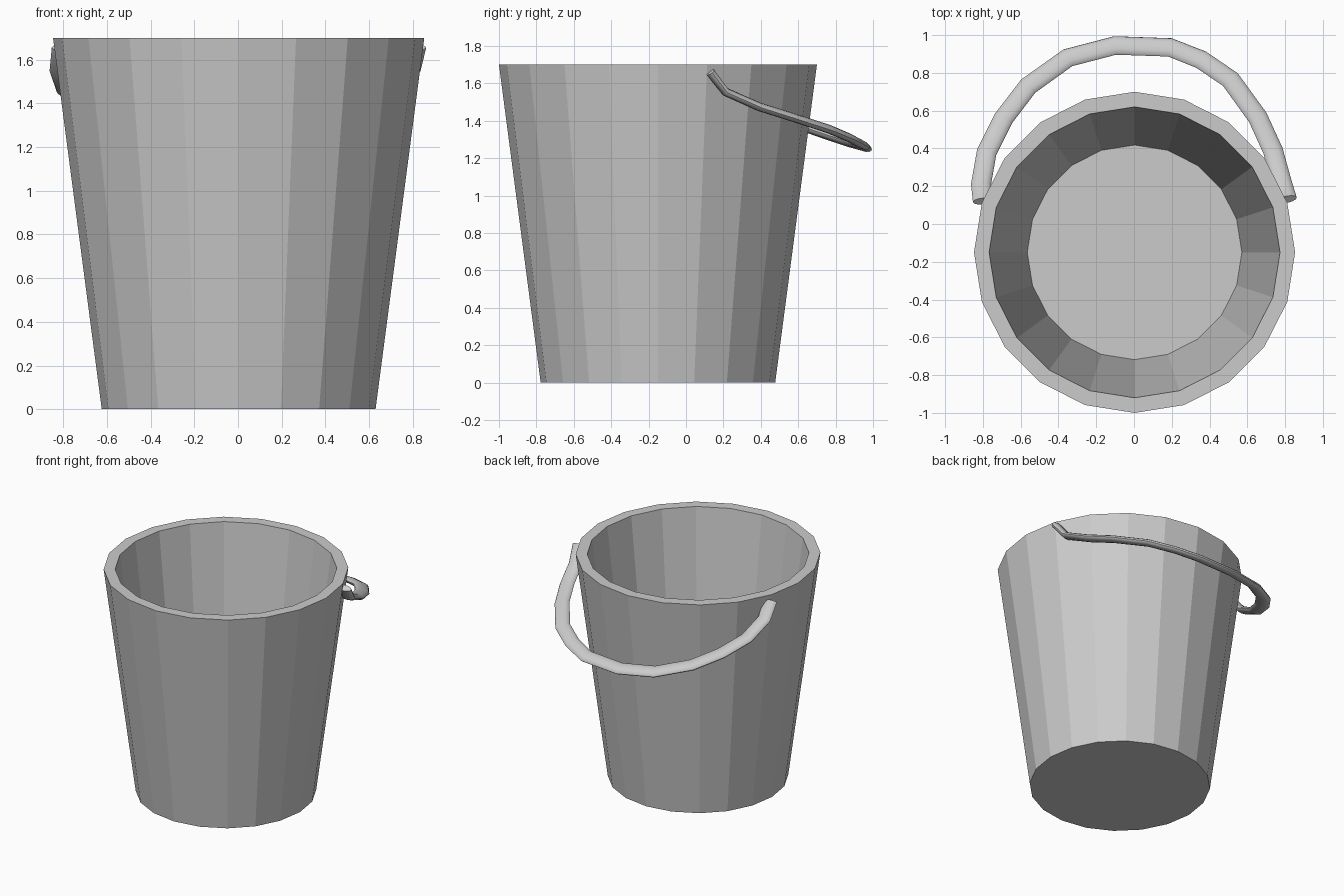
import bpy, bmesh, math
from mathutils import Vector

if "Cube" in bpy.data.objects:
    bpy.data.objects.remove(bpy.data.objects["Cube"])


def bridge(bm, a, b):
    n = len(a)
    for i in range(n):
        j = (i + 1) % n
        bm.faces.new((a[i], a[j], b[j], b[i]))


def skin(name, loops, smooth=False):
    """Join successive closed loops of points and cap both ends."""
    bm = bmesh.new()
    rings = [[bm.verts.new(p) for p in loop] for loop in loops]
    for a, b in zip(rings, rings[1:]):
        bridge(bm, a, b)
    bm.faces.new(list(reversed(rings[0])))
    bm.faces.new(rings[-1])
    bmesh.ops.recalc_face_normals(bm, faces=bm.faces)
    mesh = bpy.data.meshes.new(name)
    bm.to_mesh(mesh)
    bm.free()
    obj = bpy.data.objects.new(name, mesh)
    bpy.context.collection.objects.link(obj)
    if smooth:
        bpy.ops.object.select_all(action='DESELECT')
        bpy.context.view_layer.objects.active = obj
        obj.select_set(True)
        bpy.ops.object.shade_smooth_by_angle(angle=math.radians(40))
    return obj


# Bucket: outer wall, flat rim, inner wall and floor, 20 flat sides
SIDES = 20


def ring(r, z):
    return [Vector((0.003 + r * math.cos(2 * math.pi * i / SIDES),
                    -0.15 + r * math.sin(2 * math.pi * i / SIDES), z))
            for i in range(SIDES)]


profile = [(0.627, 0.0), (0.85, 1.7), (0.77, 1.7), (0.568, 0.055)]
skin("bucket", [ring(r, z) for r, z in profile])

# Handle: flattened oval swept along a drooping arc
path = [Vector(p) for p in (
    (-0.80, 0.12, 1.655), (-0.81, 0.21, 1.55), (-0.78, 0.38, 1.46),
    (-0.69, 0.56, 1.39), (-0.56, 0.73, 1.33), (-0.35, 0.88, 1.28),
    (-0.10, 0.945, 1.262), (0.19, 0.935, 1.275), (0.355, 0.87, 1.31),
    (0.51, 0.765, 1.355), (0.655, 0.565, 1.42), (0.735, 0.39, 1.475),
    (0.785, 0.21, 1.555), (0.81, 0.13, 1.66))]
plane_normal = Vector((0, 0.4, 1)).normalized()
loops = []
for i, p in enumerate(path):
    t = (path[min(i + 1, len(path) - 1)] - path[max(i - 1, 0)]).normalized()
    side = t.cross(plane_normal).normalized()
    up = side.cross(t).normalized()
    loops.append([p + side * 0.053 * math.cos(a) + up * 0.023 * math.sin(a)
                  for a in (2 * math.pi * k / 12 for k in range(12))])
skin("handle", loops, smooth=True)
